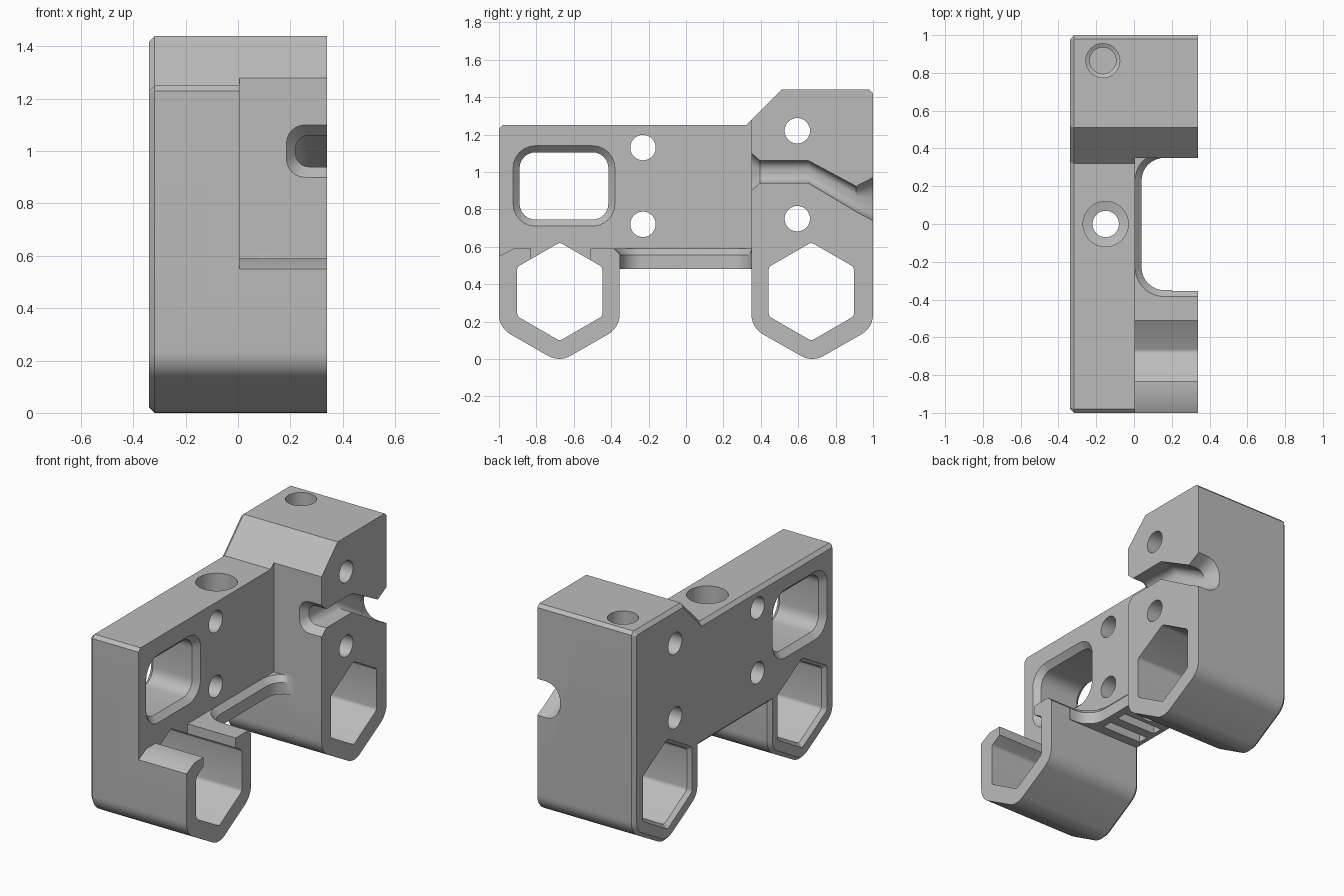
import bpy, bmesh, math
from mathutils import Vector

if "Cube" in bpy.data.objects:
    bpy.data.objects.remove(bpy.data.objects["Cube"])

grey = bpy.data.materials.new("grey_plastic")
grey.diffuse_color = (0.5, 0.5, 0.5, 1)
grey.use_nodes = True
grey.node_tree.nodes["Principled BSDF"].inputs["Base Color"].default_value = grey.diffuse_color


def rounded(pts, seg=6):
    """Closed 2D outline from (a, b, radius) corners."""
    out = []
    n = len(pts)
    for i, (a, b, r) in enumerate(pts):
        p = Vector((a, b))
        if r == 0:
            out.append(p)
            continue
        u = (Vector(pts[i - 1][:2]) - p).normalized()
        v = (Vector(pts[(i + 1) % n][:2]) - p).normalized()
        half = u.angle(v) / 2
        c = p + (u + v).normalized() * (r / math.sin(half))
        s = p + u * (r / math.tan(half)) - c
        e = p + v * (r / math.tan(half)) - c
        sweep = math.pi - 2 * half
        for k in range(seg + 1):
            t = k / seg
            out.append(c + (s * math.sin((1 - t) * sweep) + e * math.sin(t * sweep)) / math.sin(sweep))
    return out


def loft(name, axis, layers, chamfer=0):
    """Solid through 2D outlines at positions along an axis."""
    place = {"x": lambda t, p: (t, p[0], p[1]),
             "y": lambda t, p: (p[0], t, p[1]),
             "z": lambda t, p: (p[0], p[1], t)}[axis]
    bm = bmesh.new()
    rings = [[bm.verts.new(place(t, p)) for p in pts] for t, pts in layers]
    n = len(rings[0])
    for r0, r1 in zip(rings, rings[1:]):
        for i in range(n):
            bm.faces.new((r0[i], r0[(i + 1) % n], r1[(i + 1) % n], r1[i]))
    first = bm.faces.new(rings[0])
    bm.faces.new(rings[-1])
    bmesh.ops.recalc_face_normals(bm, faces=bm.faces)
    if chamfer:
        bmesh.ops.bevel(bm, geom=list(first.edges), offset=chamfer, segments=1,
                        affect="EDGES", clamp_overlap=False)
    me = bpy.data.meshes.new(name)
    bm.to_mesh(me)
    bm.free()
    me.materials.append(grey)
    ob = bpy.data.objects.new(name, me)
    bpy.context.collection.objects.link(ob)
    return ob


def circle(a, b, r, n=32):
    return [(a + r * math.cos(2 * math.pi * i / n), b + r * math.sin(2 * math.pi * i / n)) for i in range(n)]


def rect(a0, b0, a1, b1, r=0):
    return rounded([(a0, b0, r), (a1, b0, r), (a1, b1, r), (a0, b1, r)])


def hexagon(y, z, r):
    return rounded([(y + r * math.sin(k * math.pi / 3), z + r * math.cos(k * math.pi / 3), 0.025)
                    for k in range(6)], 3)


def combine(ob, other, op):
    m = ob.modifiers.new(op, "BOOLEAN")
    m.operation, m.solver, m.object = op, "EXACT", other
    bpy.context.view_layer.objects.active = ob
    bpy.ops.object.modifier_apply(modifier=m.name)
    bpy.data.objects.remove(other)


X0, X1, XM = -0.34, 0.34, 0.005
front_cup = [(-1, 0.167, 0.12), (-0.6775, -0.018, 0.12), (-0.355, 0.167, 0.12)]
rear_cup = [(0.35, 0.167, 0.12), (0.675, -0.018, 0.12), (1, 0.167, 0.12)]
rear_top = [(1, 1.42, 0), (0.98, 1.44, 0), (0.51, 1.44, 0)]

# Back slab with both cup profiles
body = loft("bracket_body", "x", [(t, rounded(
    front_cup + [(-0.355, 0.48, 0), (0.35, 0.48, 0)] + rear_cup + rear_top
    + [(0.32, 1.25, 0), (-0.98, 1.25, 0), (-1, 1.23, 0)])) for t in (X0, XM)], chamfer=0.022)

# Front cup, rear block and the ledge between them
combine(body, loft("front_cup", "x", [(t, rounded(
    front_cup + [(-0.355, 0.59, 0), (-0.92, 0.59, 0), (-1, 0.55, 0)])) for t in (XM, X1)]), "UNION")
combine(body, loft("rear_block", "x", [(t, rounded(
    rear_cup + rear_top + [(0.35, 1.28, 0)])) for t in (XM, X1)]), "UNION")
combine(body, loft("ledge", "z", [(t, rect(-0.05, -0.37, 0.2, 0.37)) for t in (0.48, 0.59)]), "UNION")


# Rounded, chamfered pocket between cup and block
def pocket(off):
    pts = rounded([(0.5, -0.35 - off, 0), (0.5, 0.35 + off, 0),
                   (0.04 - off, 0.35 + off, 0.12 + off), (0.04 - off, -0.35 - off, 0.12 + off)], 8)
    return [(p[0], min(p[1], 0.35)) for p in pts]


cutters = [loft("pocket", "z", [(0.4, pocket(0)), (0.555, pocket(0)),
                                (0.59, pocket(0.0345)), (0.61, pocket(0.0345))])]

# Hexagonal rod sockets, with a small lead-in at the back
for y in (-0.675, 0.67):
    cutters.append(loft("hex_socket", "x", [(-0.4, hexagon(y, 0.36, 0.285)), (X0, hexagon(y, 0.36, 0.285)),
                                            (-0.315, hexagon(y, 0.36, 0.263)), (0.4, hexagon(y, 0.36, 0.263))]))
cutters.append(loft("cup_slot", "z", [(t, rect(XM, -0.83, 0.4, -0.51)) for t in (0.5, 0.65)]))

# Window, chamfered on both faces
big = rect(-0.925, 0.71, -0.38, 1.14, 0.12)
small = rect(-0.89, 0.745, -0.415, 1.105, 0.085)
cutters.append(loft("window", "x", [(-0.4, big), (X0, big), (X0 + 0.035, small),
                                    (XM - 0.035, small), (XM, big), (0.05, big)]))

# Cross bolt holes
for y, z in ((-0.23, 1.13), (-0.23, 0.72), (0.595, 1.22), (0.595, 0.75)):
    cutters.append(loft("bolt_hole", "x", [(t, circle(y, z, 0.068)) for t in (-0.4, 0.4)]))

# Vertical stepped holes
for x, y, r, step, low in ((-0.15, 0, 0.12, 1.0, 0.4), (-0.165, 0.865, 0.09, 1.15, 0.75)):
    cutters.append(loft("vertical_hole", "z", [(low, circle(x, y, 0.07)), (step, circle(x, y, 0.07)),
                                               (step + 0.01, circle(x, y, r)), (1.5, circle(x, y, r))]))

# Cable channel: flared entry, straight run, downward run, flared exit
channel = []
for y, c, w, d, r in ((0.3, 1.0, 0.10, 0.155, 0.07), (0.35, 1.0, 0.10, 0.155, 0.07),
                      (0.395, 1.0, 0.06, 0.12, 0.05), (0.655, 1.0, 0.06, 0.12, 0.05),
                      (0.91, 0.855, 0.068, 0.12, 0.055), (1.0, 0.855, 0.115, 0.16, 0.1),
                      (1.05, 0.855, 0.115, 0.16, 0.1)):
    channel.append((y, rounded([(0.45, c + w, 0), (0.45, c - w, 0),
                                (X1 - d, c - w, r), (X1 - d, c + w, r)])))
cutters.append(loft("cable_channel", "y", channel))

# Grooves under the ledge
for k in range(-2, 3):
    y = k * 0.13
    cutters.append(loft("groove", "z", [(t, rect(-0.29, y - 0.033, -0.01, y + 0.033)) for t in (0.4, 0.53)]))

for c in cutters:
    combine(body, c, "DIFFERENCE")

bpy.ops.object.select_all(action="DESELECT")
body.select_set(True)
bpy.context.view_layer.objects.active = body
bpy.ops.object.shade_smooth_by_angle(angle=math.radians(28))
